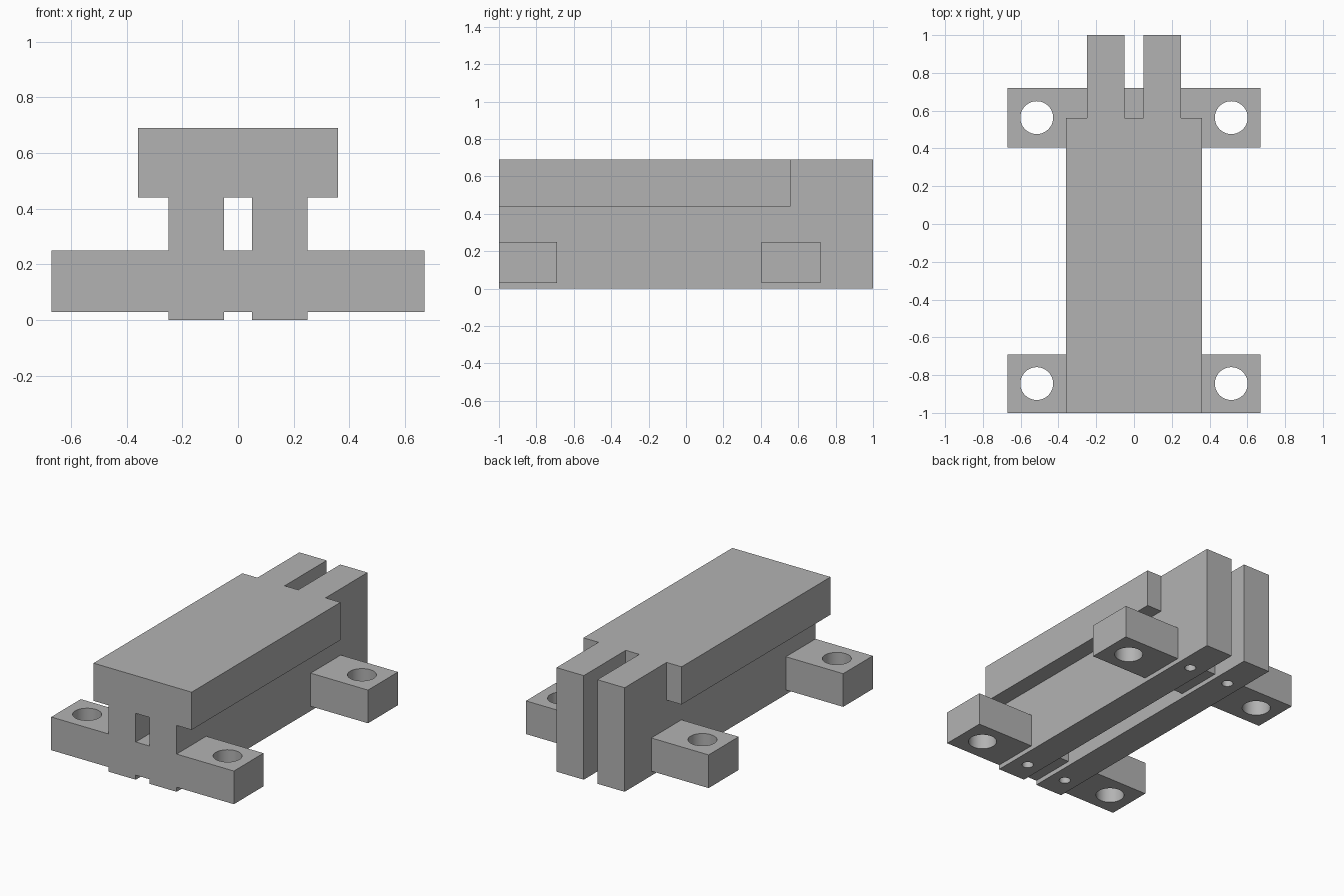
import bpy, bmesh
from mathutils import Matrix

cube = bpy.data.objects.get("Cube")
if cube:
    bpy.data.objects.remove(cube, do_unlink=True)

grey = bpy.data.materials.new("plain_grey")
grey.use_nodes = True
COLOUR = (0.45, 0.45, 0.45, 1)
grey.diffuse_color = COLOUR
grey.node_tree.nodes["Principled BSDF"].inputs["Base Color"].default_value = COLOUR


def finish(name, bm):
    mesh = bpy.data.meshes.new(name)
    bm.to_mesh(mesh)
    bm.free()
    mesh.materials.append(grey)
    obj = bpy.data.objects.new(name, mesh)
    bpy.context.collection.objects.link(obj)
    return obj


def box(name, x, y, z):
    bm = bmesh.new()
    spans = (x, y, z)
    centre = [(a + b) / 2 for a, b in spans]
    size = [b - a for a, b in spans]
    bmesh.ops.create_cube(bm, size=1, matrix=Matrix.Translation(centre) @ Matrix.Diagonal((*size, 1)))
    return finish(name, bm)


def drill(name, x, y, radius, z0, z1, sides):
    bm = bmesh.new()
    bmesh.ops.create_cone(bm, cap_ends=True, segments=sides, radius1=radius, radius2=radius,
                          depth=z1 - z0, matrix=Matrix.Translation((x, y, (z0 + z1) / 2)))
    return finish(name, bm)


def combine(target, tool, operation):
    mod = target.modifiers.new(operation.lower(), "BOOLEAN")
    mod.operation = operation
    mod.solver = "EXACT"
    mod.object = tool
    bpy.context.view_layer.update()
    result = bpy.data.meshes.new_from_object(
        target.evaluated_get(bpy.context.evaluated_depsgraph_get()))
    target.modifiers.clear()
    target.data = result
    bpy.data.objects.remove(tool, do_unlink=True)


# Wide upper block, twin rails and two cross bars, fused into one body
body = box("mounting_bracket", (-0.36, 0.36), (-1, 0.56), (0.44, 0.69))
for side, (a, b) in (("right", (-0.25, -0.05)), ("left", (0.05, 0.25))):
    combine(body, box(side + "_rail", (a, b), (-1, 1), (0, 0.69)), "UNION")
for end, span in (("front", (-1, -0.69)), ("rear", (0.405, 0.72))):
    combine(body, box(end + "_cross_bar", (-0.67, 0.67), span, (0.03, 0.25)), "UNION")

# Through holes in the lugs, small blind holes under the rails
for s in (-1, 1):
    for y in (-0.845, 0.563):
        combine(body, drill("lug_hole", s * 0.515, y, 0.087, -0.1, 0.35, 48), "DIFFERENCE")
    for y in (-0.845, 0.72):
        combine(body, drill("rail_hole", s * 0.15, y, 0.035, -0.1, 0.25, 32), "DIFFERENCE")

# Tidy coplanar faces and shade the holes smooth
bm = bmesh.new()
bm.from_mesh(body.data)
bmesh.ops.remove_doubles(bm, verts=bm.verts, dist=0.0001)
bmesh.ops.dissolve_limit(bm, angle_limit=0.01, verts=bm.verts, edges=bm.edges)
bm.to_mesh(body.data)
bm.free()
bpy.ops.object.select_all(action="DESELECT")
body.select_set(True)
bpy.context.view_layer.objects.active = body
bpy.ops.object.shade_smooth_by_angle()
